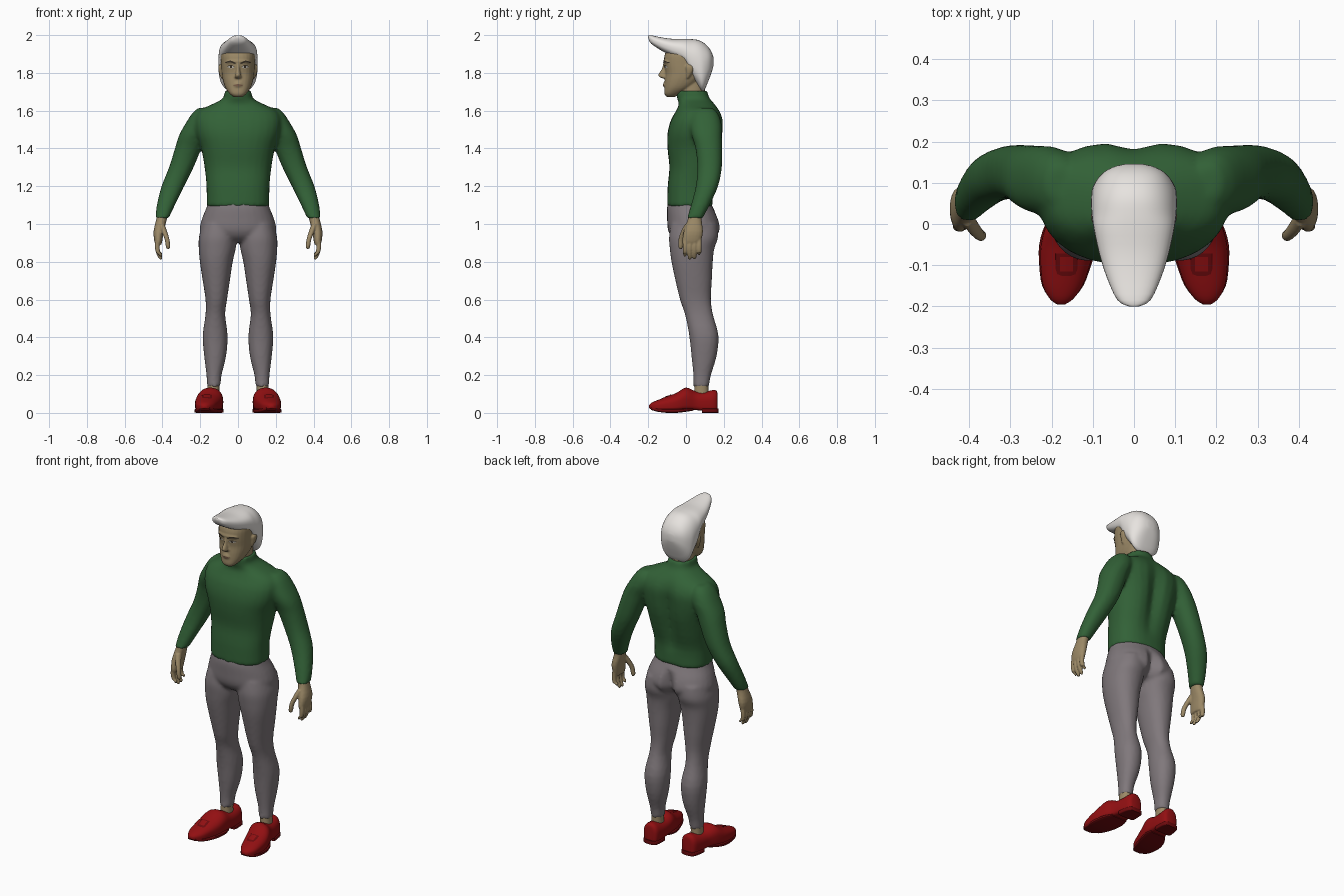
import bpy, bmesh, math
from mathutils import Vector
from mathutils.bvhtree import BVHTree


def material(name, rgb):
    m = bpy.data.materials.new(name)
    m.diffuse_color = (*rgb, 1)
    return m


GREEN = material("green knit", (.032, .12, .038))
GREY = material("grey fabric", (.215, .188, .2))
SKIN = material("skin", (.33, .25, .135))
RED = material("red leather", (.29, .005, .006))
DARK_RED = material("dark red sole", (.15, .003, .004))
WHITE = material("white hair", (.8, .77, .74))
BROWN = material("dark brown", (.04, .03, .02))
EYE = material("eye white", (.5, .48, .44))
LIP = material("lip", (.23, .13, .08))


def spline(rows, steps):
    """Catmull-Rom blend between cross-sections."""
    out = []
    for i in range(len(rows) - 1):
        a, b = rows[max(i - 1, 0)], rows[i]
        c, d = rows[i + 1], rows[min(i + 2, len(rows) - 1)]
        for k in range(steps):
            t = k / steps
            out.append([.5 * (2 * q + (r - p) * t + (2 * p - 5 * q + 4 * r - s) * t * t
                              + (3 * q - p - 3 * r + s) * t ** 3)
                        for p, q, r, s in zip(a, b, c, d)])
    return out + [list(rows[-1])]


def loft(bm, rows, side=1, axis="z", n=28, p=2.2, p_low=None, steps=3):
    """Rows are (position along axis, centre x, half width, low edge, high edge)."""
    rings = []
    for t, cx, hw, lo, hi in spline(rows, steps):
        ring = []
        for k in range(n):
            c, s = math.cos(2 * math.pi * k / n), math.sin(2 * math.pi * k / n)
            e = 2 / (p_low if p_low and s < 0 else p)
            x = side * cx + hw * math.copysign(abs(c) ** e, c)
            v = (lo + hi) / 2 + (hi - lo) / 2 * math.copysign(abs(s) ** e, s)
            ring.append(bm.verts.new((x, v, t) if axis == "z" else (x, t, v)))
        rings.append(ring)
    for a, b in zip(rings, rings[1:]):
        for k in range(n):
            bm.faces.new((a[k], a[(k + 1) % n], b[(k + 1) % n], b[k]))
    bm.faces.new(rings[0])
    bm.faces.new(rings[-1])


def finish(bm, name, mat, voxel=0, smooth=4, angle=180, fix=True):
    if fix:
        bmesh.ops.recalc_face_normals(bm, faces=bm.faces)
    me = bpy.data.meshes.new(name)
    bm.to_mesh(me)
    bm.free()
    ob = bpy.data.objects.new(name, me)
    bpy.context.collection.objects.link(ob)
    me.materials.append(mat)
    bpy.ops.object.select_all(action="DESELECT")
    ob.select_set(True)
    bpy.context.view_layer.objects.active = ob
    if voxel:  # fuse overlapping volumes into one skin
        r = ob.modifiers.new("fuse", "REMESH")
        r.mode, r.voxel_size = "VOXEL", voxel
        r.use_smooth_shade = True
        s = ob.modifiers.new("relax", "SMOOTH")
        s.factor, s.iterations = .5, smooth
        for m in ("fuse", "relax"):
            bpy.ops.object.modifier_apply(modifier=m)
    bpy.ops.object.shade_smooth_by_angle(angle=math.radians(angle))
    return ob


def groove(bm, depth, width, z0, z1):
    """Press a centre line into the back between two heights."""
    for v in bm.verts:
        if v.co.y > .06 and z0 < v.co.z < z1:
            fade = math.sin(math.pi * (v.co.z - z0) / (z1 - z0))
            v.co.y -= depth * fade * math.exp(-(v.co.x / width) ** 2)


def patch(name, mat, tree, path, toward, lift=.002):
    """Thin plate laid on a surface; path rows are (u, low, high)."""
    bm = bmesh.new()
    pairs = []
    for u, lo, hi in spline(path, 3):
        pair = []
        for v in (lo, hi):
            o = Vector((u, -1, v)) if toward == "front" else Vector((u, v, 1))
            d = Vector((0, 1, 0)) if toward == "front" else Vector((0, 0, -1))
            hit = tree.ray_cast(o, d)[0]
            pair.append(bm.verts.new(hit - d * lift))
        pairs.append(pair)
    for a, b in zip(pairs, pairs[1:]):
        f = bm.faces.new((a[0], b[0], b[1], a[1]))
        f.normal_update()
        if (f.normal.y > 0) if toward == "front" else (f.normal.z < 0):
            f.normal_flip()
    finish(bm, name, mat, fix=False)


# Sweater: torso, collar and sleeves
bm = bmesh.new()
loft(bm, [(1.09, 0, .166, -.1, .142), (1.2, 0, .167, -.097, .142), (1.3, 0, .177, -.088, .168),
          (1.4, 0, .195, -.098, .192), (1.48, 0, .222, -.098, .2), (1.55, 0, .23, -.08, .2),
          (1.6, 0, .205, -.052, .18), (1.635, 0, .135, -.038, .152), (1.665, 0, .08, -.047, .125),
          (1.705, 0, .072, -.053, .112)], p=2.4)
groove(bm, .035, .045, 1.15, 1.64)
for s in (-1, 1):
    loft(bm, [(1.615, .18, .03, .06, .14), (1.585, .187, .056, .03, .17), (1.53, .207, .072, .022, .188),
              (1.47, .238, .074, .03, .19), (1.4, .264, .07, .05, .192), (1.3, .3, .065, .06, .19),
              (1.2, .345, .06, .052, .17), (1.1, .382, .048, .026, .125), (1.03, .402, .036, .005, .088)], s)
finish(bm, "sweater", GREEN, .011, 4)

# Trousers: hips and legs
bm = bmesh.new()
loft(bm, [(1.14, 0, .152, -.085, .12), (1.09, 0, .166, -.1, .142), (1.03, 0, .19, -.1, .172),
          (.97, 0, .202, -.096, .184), (.93, 0, .17, -.075, .155), (.905, 0, .1, -.04, .1)])
for s in (-1, 1):
    loft(bm, [(1, .1, .09, -.08, .165), (.93, .107, .1, -.09, .17), (.87, .11, .098, -.086, .15),
              (.8, .115, .087, -.077, .142), (.7, .115, .072, -.056, .137), (.6, .115, .057, -.032, .132),
              (.52, .12, .052, -.005, .143), (.41, .121, .066, .017, .172), (.3, .121, .058, .029, .162),
              (.2, .127, .04, .039, .132), (.14, .128, .036, .039, .122)], s)
groove(bm, .05, .022, .86, 1.07)
finish(bm, "trousers", GREY, .01, 4)

# Ankles
for s, side in ((-1, "left"), (1, "right")):
    bm = bmesh.new()
    loft(bm, [(.17, .129, .032, .045, .118), (.12, .13, .031, .044, .118), (.07, .13, .034, .04, .12)], s)
    finish(bm, side + "_ankle", SKIN)

# Hands: palm, four fingers and thumb
for s, side in ((-1, "left"), (1, "right")):
    bm = bmesh.new()
    loft(bm, [(1.07, .396, .028, .018, .086), (1.02, .406, .028, .008, .083), (.96, .42, .027, -.012, .09),
              (.91, .422, .021, -.02, .08), (.89, .42, .014, -.014, .07)], s, n=20)
    for k in range(4):
        y, tip = -.011 + .025 * k, (.832, .815, .818, .84)[k]
        loft(bm, [(z, x, r, y + .006 - r, y + .006 + r) for z, x, r in
                  ((.93, .423, .012), (.885, .428, .013), (.85, .423, .012),
                   (tip + .008, .412, .011), (tip - .004, .408, .005))], s, n=10, p=2)
    loft(bm, [(1, .405, .016, -.005, .035), (.96, .39, .015, -.027, .01), (.92, .376, .013, -.04, -.01),
              (.88, .37, .012, -.041, -.016), (.868, .37, .006, -.034, -.022)], s, n=12, p=2)
    finish(bm, side + "_hand", SKIN, .0045, 2)

# Head: skull, neck, nose, brow ridge, lips and ears
bm = bmesh.new()
loft(bm, [(1.672, 0, .022, -.1, -.06), (1.688, 0, .043, -.114, -.03), (1.72, 0, .066, -.114, .03),
          (1.76, 0, .08, -.112, .08), (1.8, 0, .087, -.109, .11), (1.85, 0, .09, -.116, .12),
          (1.9, 0, .09, -.112, .12), (1.94, 0, .075, -.085, .1), (1.96, 0, .04, -.04, .06)], p=2.4)
loft(bm, [(1.62, 0, .062, -.035, .105), (1.7, 0, .06, -.035, .1), (1.78, 0, .06, -.03, .1)])
loft(bm, [(1.85, 0, .009, -.121, -.09), (1.82, 0, .01, -.13, -.09), (1.79, 0, .015, -.148, -.09),
          (1.776, 0, .018, -.138, -.09), (1.77, 0, .01, -.12, -.09)], n=14, p=2)
loft(bm, [(1.755, 0, .012, -.115, -.09), (1.74, 0, .027, -.122, -.08), (1.73, 0, .026, -.12, -.08),
          (1.72, 0, .015, -.114, -.09)], n=14)
loft(bm, [(1.875, 0, .05, -.114, -.06), (1.86, 0, .066, -.121, -.05), (1.848, 0, .06, -.116, -.05)])
for s in (-1, 1):
    loft(bm, [(1.845, .09, .006, .012, .03), (1.835, .093, .011, -.002, .04), (1.81, .092, .011, 0, .038),
              (1.78, .086, .008, .002, .02), (1.77, .085, .004, .004, .012)], s, n=12)
head = finish(bm, "head", SKIN, .005, 3)

# Painted face: brows, eyes, pupils and mouth line
tree = BVHTree.FromObject(head, bpy.context.evaluated_depsgraph_get())
for s, side in ((-1, "left"), (1, "right")):
    patch(side + "_eyebrow", BROWN, tree, [(s * .012, 1.846, 1.853), (s * .04, 1.855, 1.865),
                                           (s * .068, 1.852, 1.856)], "front")
    patch(side + "_eye", EYE, tree, [(s * .02, 1.829, 1.831), (s * .036, 1.824, 1.839),
                                     (s * .056, 1.83, 1.833)], "front")
    patch(side + "_pupil", BROWN, tree, [(s * .031, 1.828, 1.836), (s * .037, 1.825, 1.839),
                                         (s * .043, 1.828, 1.836)], "front", .004)
    patch(side + "_lash", BROWN, tree, [(s * .018, 1.831, 1.833), (s * .037, 1.838, 1.842),
                                        (s * .059, 1.832, 1.835)], "front", .004)
patch("mouth", LIP, tree, [(-.026, 1.733, 1.735), (0, 1.728, 1.741), (.026, 1.733, 1.735)], "front")

# Swept-forward hair
bm = bmesh.new()
loft(bm, [(-.2, 0, .012, 1.984, 1.997), (-.185, 0, .04, 1.955, 1.999), (-.13, 0, .066, 1.918, 1.988),
          (-.07, 0, .085, 1.886, 1.98), (-.01, 0, .098, 1.85, 1.98), (.025, 0, .103, 1.785, 1.979),
          (.06, 0, .104, 1.735, 1.975), (.09, 0, .1, 1.7, 1.962), (.12, 0, .08, 1.76, 1.935),
          (.138, 0, .052, 1.81, 1.905), (.146, 0, .02, 1.84, 1.88)], axis="y", n=36, p=2.3, p_low=2.8)
finish(bm, "hair", WHITE)

# Shoes: upper, sole, heel and vamp panel
for s, side in ((-1, "left"), (1, "right")):
    bm = bmesh.new()
    loft(bm, [(.168, .125, .025, .015, .1), (.155, .126, .044, .01, .121), (.1, .13, .052, .01, .113),
              (.05, .135, .056, .015, .115), (0, .147, .066, .015, .134), (-.05, .159, .067, .01, .106),
              (-.1, .167, .06, .01, .086), (-.15, .173, .048, .012, .068), (-.182, .176, .028, .018, .054),
              (-.195, .177, .01, .026, .042)], s, "y", p=2.1, p_low=5)
    shoe = finish(bm, side + "_shoe", RED, angle=50)
    bm = bmesh.new()
    loft(bm, [(.04, .137, .05, .012, .024), (0, .147, .068, .006, .024), (-.05, .159, .071, 0, .022),
              (-.1, .167, .063, 0, .022), (-.15, .173, .05, .006, .024), (-.185, .176, .026, .016, .03)],
         s, "y", p=5)
    loft(bm, [(.172, .125, .025, 0, .024), (.158, .126, .046, 0, .024), (.1, .13, .054, 0, .024),
              (.085, .131, .052, 0, .024)], s, "y", p=6)
    finish(bm, side + "_sole", DARK_RED, angle=40)
    tree = BVHTree.FromObject(shoe, bpy.context.evaluated_depsgraph_get())
    patch(side + "_shoe_panel", DARK_RED, tree, [(s * .138, -.08, -.072), (s * .142, -.122, -.072),
                                                 (s * .186, -.122, -.072), (s * .19, -.08, -.072)], "top")
    patch(side + "_shoe_buckle", RED, tree, [(s * .148, -.115, -.08), (s * .164, -.115, -.08),
                                             (s * .18, -.115, -.08)], "top", .004)
